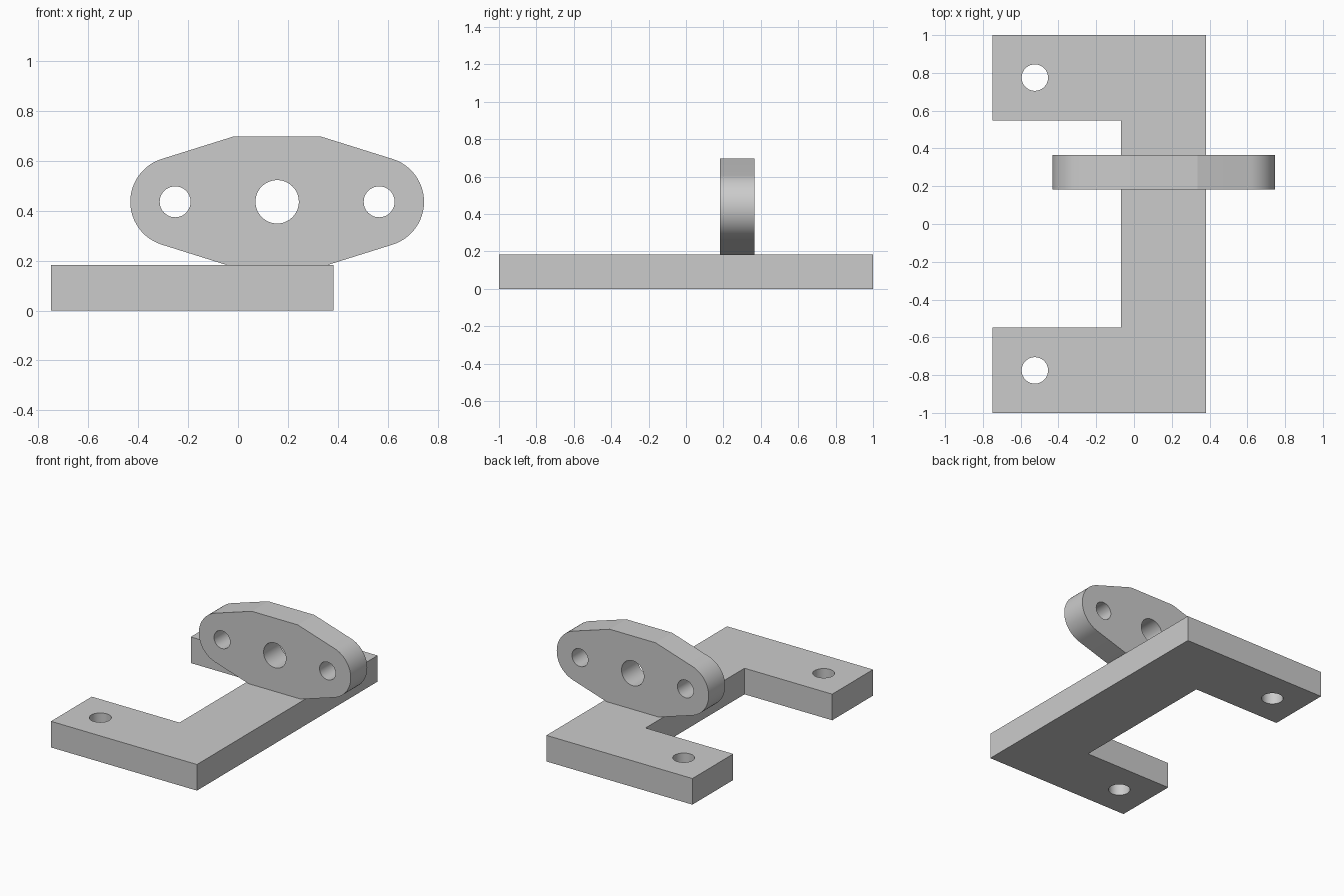
import bpy, bmesh
from math import sin, cos, pi, radians, acos, atan2, hypot

if "Cube" in bpy.data.objects:
    bpy.data.objects.remove(bpy.data.objects["Cube"], do_unlink=True)

grey = bpy.data.materials.new("plain grey")
grey.use_nodes = True
color = (0.6, 0.6, 0.6, 1)
grey.diffuse_color = color
grey.node_tree.nodes["Principled BSDF"].inputs["Base Color"].default_value = color


def arc(cx, cy, r, start, end, steps):
    return [(cx + r * cos(start + (end - start) * i / steps),
             cy + r * sin(start + (end - start) * i / steps)) for i in range(steps + 1)]


def circle(cx, cy, r):
    return arc(cx, cy, r, 0, 2 * pi, 48)[:-1]


def plate(name, outline, holes, thickness):
    """Extrude an outline with round holes into a solid plate."""
    bm = bmesh.new()
    for loop in [outline] + [circle(*h) for h in holes]:
        verts = [bm.verts.new((x, y, 0)) for x, y in loop]
        for a, b in zip(verts, verts[1:] + verts[:1]):
            bm.edges.new((a, b))
    bmesh.ops.triangle_fill(bm, use_beauty=True, edges=bm.edges[:])
    top = bmesh.ops.extrude_face_region(bm, geom=bm.faces[:], use_keep_orig=True)
    moved = [v for v in top["geom"] if isinstance(v, bmesh.types.BMVert)]
    bmesh.ops.translate(bm, verts=moved, vec=(0, 0, thickness))
    bmesh.ops.recalc_face_normals(bm, faces=bm.faces[:])
    mesh = bpy.data.meshes.new(name)
    bm.to_mesh(mesh)
    bm.free()
    mesh.materials.append(grey)
    obj = bpy.data.objects.new(name, mesh)
    bpy.context.collection.objects.link(obj)
    bpy.ops.object.select_all(action='DESELECT')
    obj.select_set(True)
    bpy.context.view_layer.objects.active = obj
    bpy.ops.object.shade_smooth_by_angle(angle=radians(12))
    return obj


THICK = 0.183

# U-shaped base with a bolt hole in each arm
half = [(-0.07, 0.548), (-0.75, 0.548), (-0.75, 1), (0.382, 1)]
base_outline = half + [(x, -y) for x, y in reversed(half)]
plate("base_bracket", base_outline,
      [(-0.525, s * 0.775, 0.07) for s in (1, -1)], THICK)

# Upright flange: round ends joined by tangent lines to flat top and bottom
end_x, end_r = 0.409, 0.18
flat_x, flat_z = 0.178, 0.261
dx, dz = end_x - flat_x, flat_z
tangent = pi - atan2(dz, dx) - acos(end_r / hypot(dx, dz))
flange_outline = (arc(end_x, 0, end_r, -tangent, tangent, 24)
                  + [(flat_x, flat_z), (-flat_x, flat_z)]
                  + arc(-end_x, 0, end_r, pi - tangent, pi + tangent, 24)
                  + [(-flat_x, -flat_z), (flat_x, -flat_z)])
flange = plate("upright_flange", flange_outline,
               [(0, 0, 0.087), (end_x, 0, 0.062), (-end_x, 0, 0.062)], THICK)
flange.rotation_euler.x = pi / 2
flange.location = (0.157, 0.366, 0.436)
